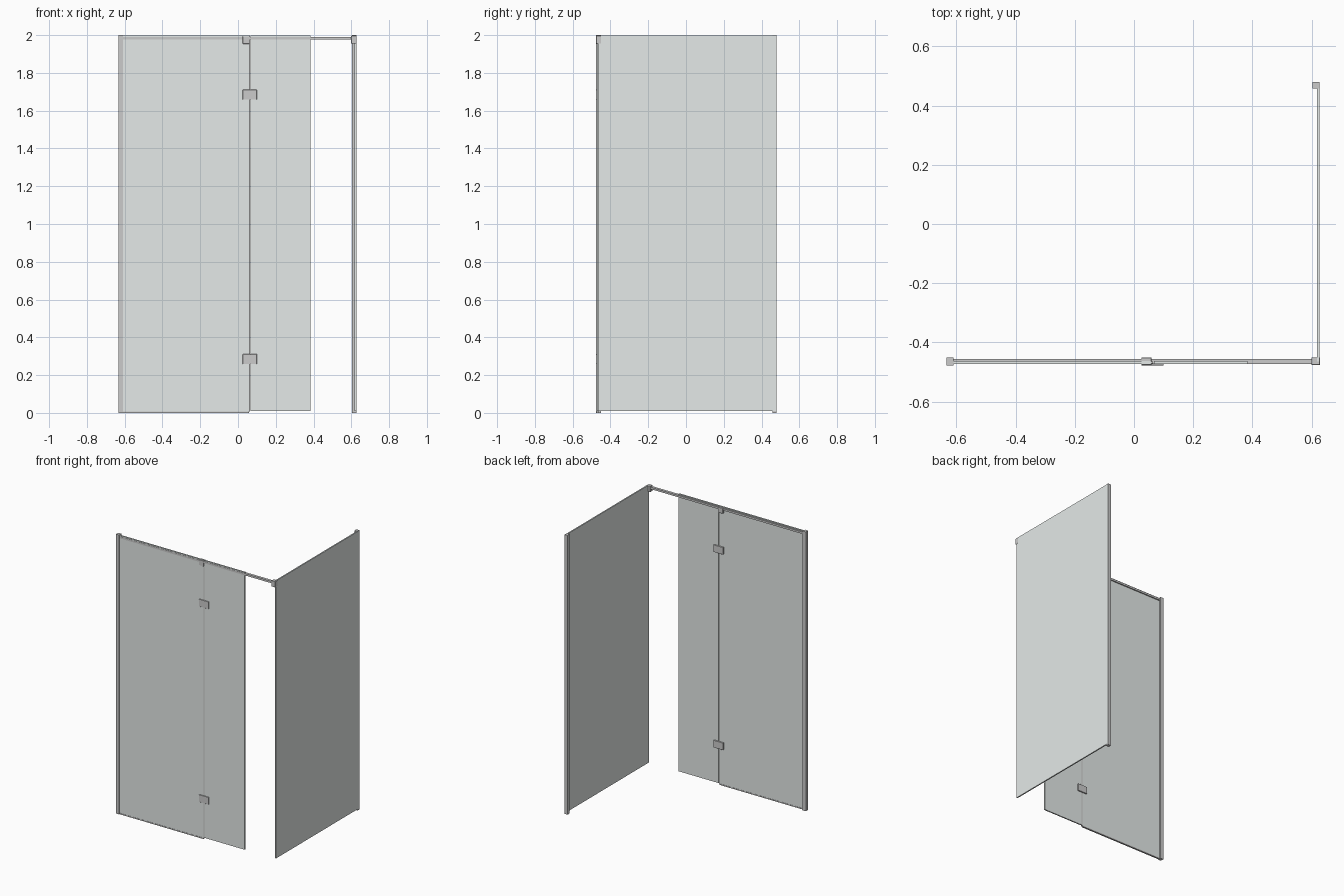
import bpy

if "Cube" in bpy.data.objects:
    bpy.data.objects.remove(bpy.data.objects["Cube"])

glass_mat = bpy.data.materials.new("glass")
glass_mat.diffuse_color = (0.78, 0.82, 0.81, 1)
glass_mat.use_nodes = True
glass_mat.node_tree.nodes["Principled BSDF"].inputs["Base Color"].default_value = glass_mat.diffuse_color


def box(name, x, y, z, mat=None, bevel=0):
    """Box from (min, max) pairs."""
    bpy.ops.mesh.primitive_cube_add(
        size=1, location=[(a + b) / 2 for a, b in (x, y, z)])
    ob = bpy.context.object
    ob.name = name
    ob.scale = [b - a for a, b in (x, y, z)]
    bpy.ops.object.transform_apply(location=False, rotation=False, scale=True)
    if mat:
        ob.data.materials.append(mat)
    if bevel:
        m = ob.modifiers.new("bevel", 'BEVEL')
        m.width, m.segments = bevel, 1
    return ob


GLASS_Y = (-0.472, -0.463)

# Glass panels
box("fixed_front_glass", (-0.611, 0.057), GLASS_Y, (0.007, 1.997), glass_mat)
box("folding_front_glass", (0.067, 0.383), GLASS_Y, (0.01, 1.997), glass_mat)
box("side_glass", (0.618, 0.627), (-0.465, 0.478), (0.01, 1.998), glass_mat)

# Wall profiles
box("left_wall_profile", (-0.633, -0.609), (-0.477, -0.451), (0, 2))
box("side_wall_profile", (0.603, 0.6265), (0.458, 0.48), (0, 2))

# Bottom channel and vertical seal of the fixed panel
box("bottom_channel", (-0.61, 0.057), (-0.4735, -0.4615), (0, 0.008))
box("vertical_seal", (0.056, 0.064), (-0.471, -0.464), (0.007, 1.997))

# Stabiliser bar with its two clamps
box("stabiliser_bar", (-0.61, 0.61), (-0.4735, -0.455), (1.976, 1.99))
box("middle_bar_clamp", (0.025, 0.059), (-0.476, -0.451), (1.954, 1.993), bevel=0.001)
box("corner_bar_clamp", (0.599, 0.628), (-0.476, -0.45), (1.955, 1.997), bevel=0.001)

# Hinges: plates on both glass faces
for label, z in (("lower", 0.285), ("upper", 1.685)):
    box(label + "_hinge", (0.025, 0.1), (-0.477, -0.455),
        (z - 0.026, z + 0.026), bevel=0.001)
